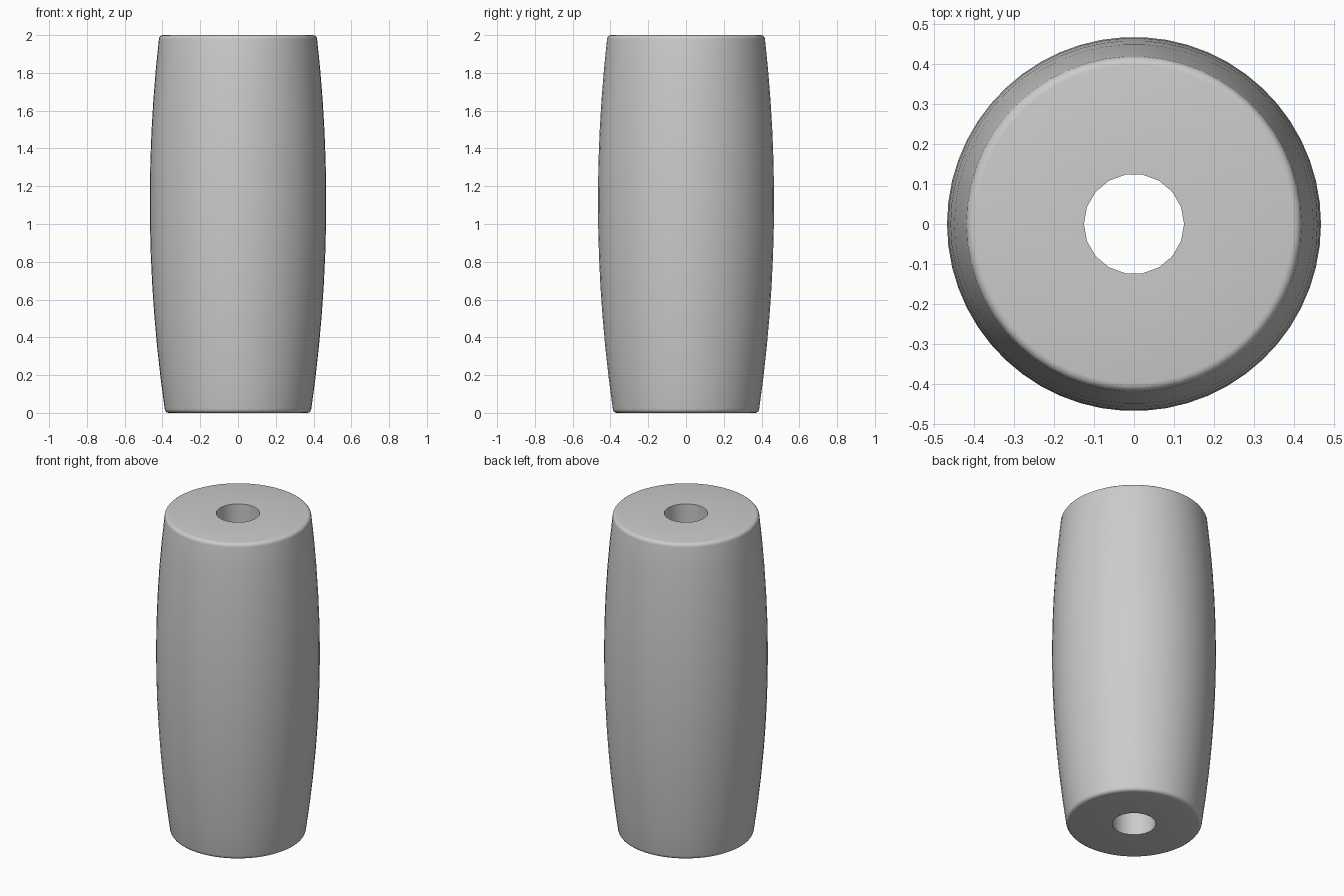
import bpy
import bmesh
import math

cube = bpy.data.objects.get("Cube")
if cube:
    bpy.data.objects.remove(cube, do_unlink=True)

HEIGHT = 2.0
BULGE_RADIUS, BULGE_Z, CURVE = 0.467, 1.12, 0.0653
EDGE = 0.022          # rounding of the end rims
HOLE_RADIUS = 0.125


def barrel_radius(z):
    return BULGE_RADIUS - CURVE * (z - BULGE_Z) ** 2


def rim(z, up):
    """Quarter-round rim points, from the flat end face to the side."""
    r = barrel_radius(z)
    steps = [i * math.pi / 8 for i in range(5)]
    return [(r - EDGE + EDGE * math.sin(a), z + up * EDGE * math.cos(a)) for a in steps]


def add_ring(bm, radius, z, sides):
    return [bm.verts.new((radius * math.cos(a), radius * math.sin(a), z))
            for a in (2 * math.pi * i / sides for i in range(sides))]


def bridge(bm, low, high):
    n = len(low)
    for i in range(n):
        j = (i + 1) % n
        bm.faces.new((low[i], low[j], high[j], high[i]))


def ring_edges(bm, ring):
    return [bm.edges.get((ring[i], ring[i - 1])) for i in range(len(ring))]


grey = bpy.data.materials.new("light grey")
grey.use_nodes = True
colour = (0.6, 0.6, 0.6, 1)
grey.diffuse_color = colour
grey.node_tree.nodes["Principled BSDF"].inputs["Base Color"].default_value = colour

# Barrel side with rounded rims
low_z, high_z = EDGE, HEIGHT - EDGE
side = [low_z + (high_z - low_z) * i / 12 for i in range(1, 12)]
profile = rim(low_z, -1) + [(barrel_radius(z), z) for z in side] + rim(high_z, 1)[::-1]
bm = bmesh.new()
outer = [add_ring(bm, r, z, 54) for r, z in profile]
for a, b in zip(outer, outer[1:]):
    bridge(bm, a, b)

# Through hole along the axis
inner = [add_ring(bm, HOLE_RADIUS, z, 18) for z in (0, HEIGHT)]
bridge(bm, inner[1], inner[0])

# Flat ends: each hole side fans out to three rim segments
for o, h in ((outer[0], inner[0]), (outer[-1], inner[1])):
    for i in range(18):
        arc = [o[(3 * i + k) % 54] for k in range(4)]
        bm.faces.new([h[i]] + arc + [h[(i + 1) % 18]])
bmesh.ops.recalc_face_normals(bm, faces=bm.faces)

mesh = bpy.data.meshes.new("barrel_grip")
bm.to_mesh(mesh)
bm.free()
mesh.materials.append(grey)
grip = bpy.data.objects.new("barrel_grip", mesh)
bpy.context.collection.objects.link(grip)

# Smooth sides, crisp hole edges
bpy.context.view_layer.objects.active = grip
grip.select_set(True)
bpy.ops.object.shade_smooth_by_angle(angle=math.radians(35))
